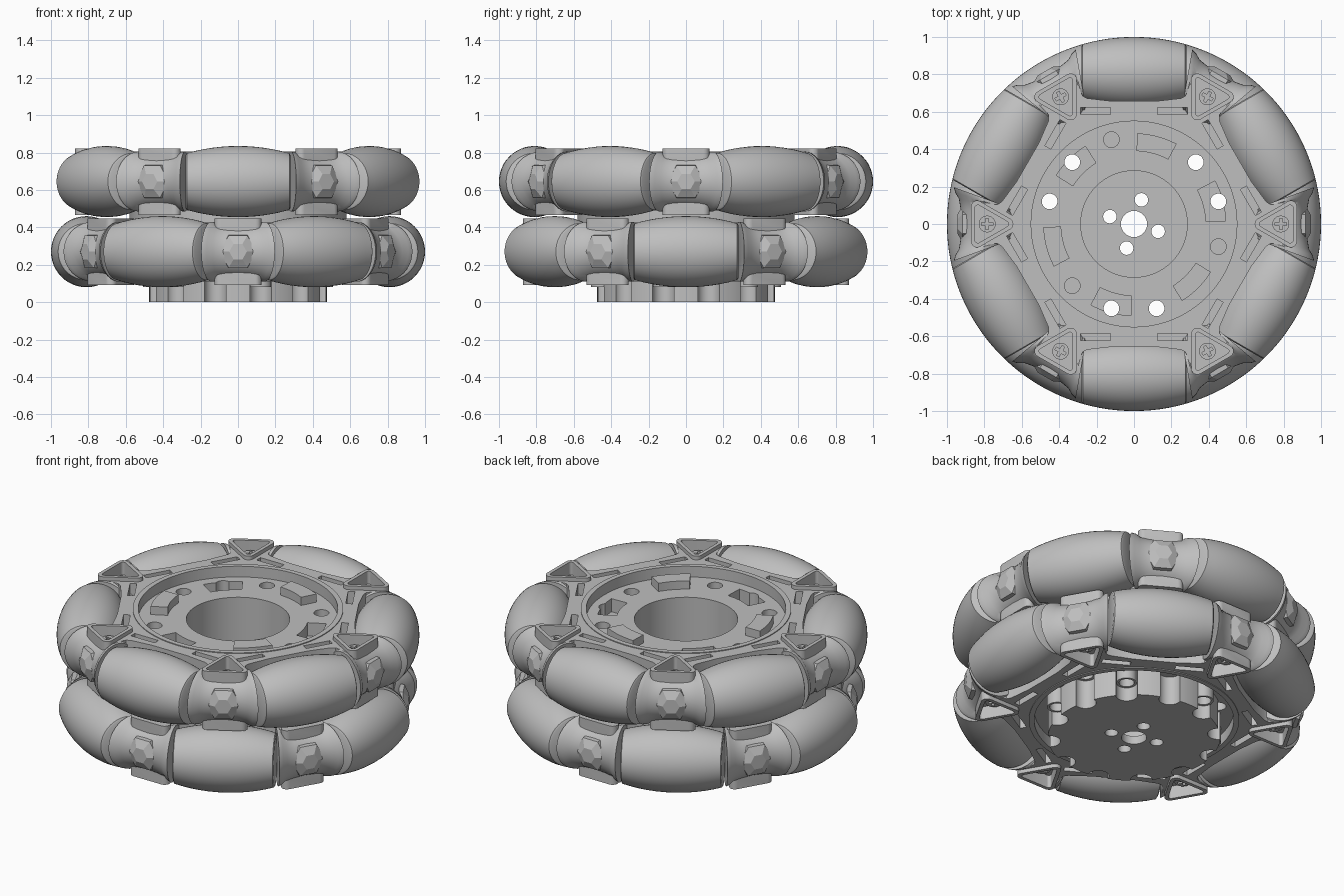
import bpy, bmesh
from math import pi, sin, cos, sqrt, radians
from mathutils import Matrix

if "Cube" in bpy.data.objects:
    bpy.data.objects.remove(bpy.data.objects["Cube"])

grey = bpy.data.materials.new("plain_grey")
grey.use_nodes = True
grey.diffuse_color = (0.52, 0.52, 0.52, 1)
grey.node_tree.nodes["Principled BSDF"].inputs["Base Color"].default_value = (0.52, 0.52, 0.52, 1)


# ---- helpers ----
def make(name, bm):
    bmesh.ops.recalc_face_normals(bm, faces=bm.faces)
    me = bpy.data.meshes.new(name)
    bm.to_mesh(me)
    bm.free()
    me.materials.append(grey)
    ob = bpy.data.objects.new(name, me)
    bpy.context.collection.objects.link(ob)
    return ob


def prism(bm, pts, z0, z1):
    low = [bm.verts.new((x, y, z0)) for x, y in pts]
    top = [bm.verts.new((x, y, z1)) for x, y in pts]
    loft(bm, [low, top])


def loft(bm, loops):
    n = len(loops[0])
    for a, b in zip(loops, loops[1:]):
        for i in range(n):
            j = (i + 1) % n
            bm.faces.new((a[i], a[j], b[j], b[i]))
    bm.faces.new(loops[0][::-1])
    bm.faces.new(loops[-1])


def circle(r, n=32, c=(0, 0)):
    return [(c[0] + r * cos(2 * pi * i / n), c[1] + r * sin(2 * pi * i / n)) for i in range(n)]


def polar(r, deg):
    return (r * cos(radians(deg)), r * sin(radians(deg)))


def sector(r0, r1, mid, half):
    arc = [mid - half + half * i / 4 for i in range(9)]
    return [polar(r1, a) for a in arc] + [polar(r0, a) for a in reversed(arc)]


def round_triangle(size, fillet, turn=0):
    pts = []
    for corner in (60, 180, 300):
        px, py = polar(size, corner)
        for k in range(-3, 4):
            qx, qy = polar(fillet, corner + 20 * k)
            pts.append(side_point(py + qy, 0.785 + px + qx, turn))
    return pts


def side_point(t, n, deg):
    """Point t along and n outward from the centre, turned to face deg."""
    a = radians(deg)
    return (n * cos(a) - t * sin(a), n * sin(a) + t * cos(a))


def solid(name, pts, z0, z1):
    bm = bmesh.new()
    prism(bm, pts, z0, z1)
    return make(name, bm)


def boolean(ob, shapes, op="DIFFERENCE"):
    bm = bmesh.new()
    for pts, z0, z1 in shapes:
        prism(bm, pts, z0, z1)
    tool = make("cutter", bm)
    tool.hide_render = True
    mod = ob.modifiers.new("cut", "BOOLEAN")
    mod.operation, mod.solver, mod.object = op, "EXACT", tool
    bpy.context.view_layer.update()
    bpy.context.view_layer.objects.active = ob
    bpy.ops.object.modifier_apply(modifier=mod.name)
    bpy.data.objects.remove(tool)


def finish(ob, angle=32):
    bpy.ops.object.select_all(action="DESELECT")
    ob.select_set(True)
    bpy.context.view_layer.objects.active = ob
    bpy.ops.object.shade_smooth_by_angle(angle=radians(angle))


# ---- roller: barrel lying along y at the outer radius ----
bm = bmesh.new()
stations = [(-0.28, 0.142)]
stations += [(t, sqrt(1 - t * t) - 0.81) for t in [-0.274 + 0.0457 * i for i in range(13)]]
stations += [(0.28, 0.142)]
loft(bm, [[bm.verts.new((0.81 + u, t, v)) for u, v in circle(r, 48)] for t, r in stations])
roller = make("roller", bm)
finish(roller)

# ---- bracket: waisted body between two rollers with a triangular screw pocket ----
bm = bmesh.new()
loops = []
for s in (-1, -0.85, -0.7, -0.4, 0, 0.4, 0.7, 0.85, 1):
    cx, cy = 0.775 + 0.038 * s * s, 0.142 * s
    r = 0.16 if abs(s) > 0.8 else 0.147
    a = radians(20 * s)
    loops.append([bm.verts.new((cx + u * cos(a), cy + u * sin(a), v)) for u, v in circle(r, 40)])
loft(bm, loops)
bracket = make("bracket", bm)
boolean(bracket, [(round_triangle(0.108, 0.032), -0.178, 0.178)], "UNION")
boolean(bracket, [(round_triangle(0.1, 0.015), 0.1, 0.3)])
finish(bracket)

# wide, shallow faceted bump on the outside of the bracket
bm = bmesh.new()
loft(bm, [[bm.verts.new((x, u * k, v * k)) for u, v in circle(0.105, 6)]
          for x, k in ((0.86, 1), (0.918, 0.95), (0.945, 0.45))])
bump = make("bracket_bump", bm)

# screw with a cross recess
screw = solid("screw", circle(0.045, 24, (0.785, 0)), 0.09, 0.128)
bar = [(0.785 + x, y) for x, y in ((-0.03, -0.008), (0.03, -0.008), (0.03, 0.008), (-0.03, 0.008))]
boolean(screw, [(bar, 0.115, 0.2)])
boolean(screw, [([(0.785 + y, 0.785 - x) for x, y in bar], 0.115, 0.2)])
finish(screw)

# ---- frame: six-sided ring with arms reaching to the brackets ----
half = [(0.12, 0.657), (0.25, 0.672), (0.275, 0.685), (0.287, 0.71), (0.296, 0.79)]
edge = [(-t, n) for t, n in reversed(half)] + half
frame = solid("hub_frame", [side_point(t, n, 30 + 60 * k) for k in range(6) for t, n in edge],
              -0.155, 0.155)
boolean(frame, [(circle(0.57, 96), -1, 1)])
pockets = []
for k in range(6):
    pockets.append((round_triangle(0.1, 0.015, 60 * k), 0.1, 1))
    for m in (-0.205, 0.205):
        box = ((m - 0.08, 0.585), (m + 0.08, 0.585), (m + 0.08, 0.622), (m - 0.08, 0.622))
        pockets.append(([side_point(t, n, 30 + 60 * k) for t, n in box], 0.06, 1))
boolean(frame, pockets)
finish(frame)

# ---- two rows, the lower one flipped and turned by half a step ----
upper = Matrix.Translation((0, 0, 0.645))
lower = Matrix.Translation((0, 0, 0.27)) @ Matrix.Rotation(pi / 6, 4, "Z") @ Matrix.Rotation(pi, 4, "X")
for row, place in (("upper", upper), ("lower", lower)):
    for part, start in ((roller, 30), (bracket, 0), (bump, 0), (screw, 0)):
        for k in range(6):
            ob = bpy.data.objects.new(f"{row}_{part.name}_{k + 1}", part.data)
            bpy.context.collection.objects.link(ob)
            ob.matrix_world = place @ Matrix.Rotation(radians(start + 60 * k), 4, "Z")
    ob = bpy.data.objects.new(f"{row}_{frame.name}", frame.data)
    bpy.context.collection.objects.link(ob)
    ob.matrix_world = place
for part in (roller, bracket, bump, screw, frame):
    bpy.data.objects.remove(part)

# ---- hub cores with recessed floors, bore, bolt holes and slots ----
open_holes = [(circle(0.042, 24, polar(0.467, a)), -1, 2) for a in (45, 165, 285)]
blind_holes = [(circle(0.042, 24, polar(0.467, a)), 0.66, 2) for a in (105, 225, 345)]
slots = [(sector(0.385, 0.49, a, 13), 0.66, 2) for a in (15, 135, 255)]
slot_holes = [(circle(0.042, 24, polar(0.467, a)), -1, 2) for a in (15, 135, 255)]

upper_core = solid("upper_hub_core", circle(0.58, 96), 0.4575, 0.805)
boolean(upper_core, [(circle(0.55, 96), 0.74, 2)])
boolean(upper_core, [(circle(0.285, 64), -1, 2)] + open_holes + blind_holes + slots)
boolean(upper_core, slot_holes)
finish(upper_core)

lower_core = solid("lower_hub_core", circle(0.58, 96), 0.11, 0.4575)
boolean(lower_core, [(circle(0.55, 96), -1, 0.175)])
boolean(lower_core, [(circle(0.285, 64), -1, 2)] + open_holes + slot_holes)
finish(lower_core)

# raised blocks on the upper floor
for i, a in enumerate((75, 195, 315)):
    block = solid(f"floor_block_{i + 1}", sector(0.39, 0.485, a, 13), 0.73, 0.79)
    finish(block)

# ---- base plate: notched disc with a centre hole and four small holes ----
plate = solid("base_plate", circle(0.475, 96), 0, 0.18)
notches = [(circle(0.06, 24, polar(0.467, 15 + 30 * k)), -1, 2) for k in range(12)]
boolean(plate, notches + [(circle(0.285, 64), 0.05, 2)])
boolean(plate, [(circle(0.07, 32), -1, 1)]
        + [(circle(0.036, 24, polar(0.135, 73 + 90 * k)), -1, 1) for k in range(4)])
finish(plate)

# short bolt sleeves beside the base plate
for i, a in enumerate((45, 105, 165, 225, 285, 345)):
    sleeve = solid(f"bolt_sleeve_{i + 1}", circle(0.056, 24, polar(0.467, a)), 0.08, 0.18)
    boolean(sleeve, [(circle(0.042, 24, polar(0.467, a)), -1, 1)])
    finish(sleeve)
